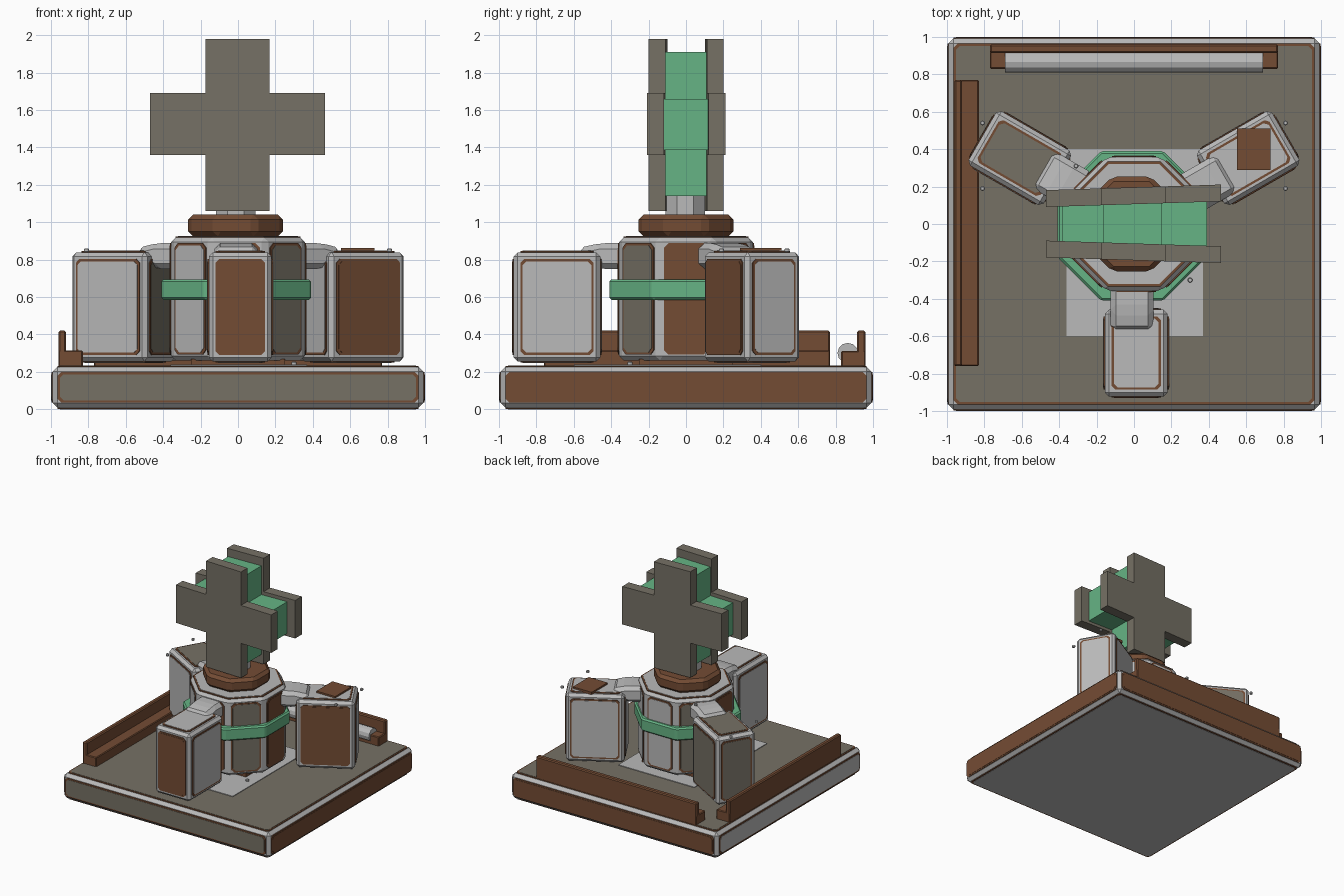
import bpy, bmesh, math
from mathutils import Matrix, Vector

if "Cube" in bpy.data.objects:
    bpy.data.objects.remove(bpy.data.objects["Cube"])


def material(name, r, g, b):
    m = bpy.data.materials.new(name)
    m.diffuse_color = (*[((c / 255 + 0.055) / 1.055) ** 2.4 for c in (r, g, b)], 1)
    m.use_nodes = True
    m.node_tree.nodes["Principled BSDF"].inputs["Base Color"].default_value = m.diffuse_color
    return m


GREY = material("light_grey", 186, 186, 186)
TAUPE = material("taupe", 118, 113, 101)
BROWN = material("brown", 116, 76, 52)
GREEN = material("green", 102, 180, 133)
UP = Vector((0, 0, 1))


def prism(name, pts, depth, mat, matrix=Matrix(), bevel=0.0):
    """Extrude a flat outline along local z, place it and chamfer its edges."""
    bm = bmesh.new()
    face = bm.faces.new([bm.verts.new((x, y, 0)) for x, y in pts])
    ext = bmesh.ops.extrude_face_region(bm, geom=[face])
    verts = [v for v in ext["geom"] if isinstance(v, bmesh.types.BMVert)]
    bmesh.ops.translate(bm, verts=verts, vec=(0, 0, depth))
    if bevel:
        bmesh.ops.bevel(bm, geom=bm.edges[:], offset=bevel, segments=1, affect='EDGES')
    bm.transform(matrix)
    bmesh.ops.recalc_face_normals(bm, faces=bm.faces[:])
    mesh = bpy.data.meshes.new(name)
    bm.to_mesh(mesh)
    bm.free()
    mesh.materials.append(mat)
    ob = bpy.data.objects.new(name, mesh)
    bpy.context.collection.objects.link(ob)
    return ob


def rect(w, h, c=0.0):
    """Rectangle outline with optional cut corners; w and h are half sizes."""
    if not c:
        return [(-w, -h), (w, -h), (w, h), (-w, h)]
    return [(-w + c, -h), (w - c, -h), (w, -h + c), (w, h - c),
            (w - c, h), (-w + c, h), (-w, h - c), (-w, -h + c)]


def octagon(apothem):
    r = apothem / math.cos(math.pi / 8)
    return [(r * math.cos(math.radians(a + 22.5)), r * math.sin(math.radians(a + 22.5)))
            for a in range(0, 360, 45)]


def frame(origin, u, v):
    """Matrix whose local z is u x v."""
    n = u.cross(v)
    m = Matrix((u, v, n)).transposed().to_4x4()
    m.translation = origin
    return m


def box(name, x0, x1, y0, y1, z0, z1, mat, bevel=0.0):
    at = Matrix.Translation(((x0 + x1) / 2, (y0 + y1) / 2, z0))
    return prism(name, rect((x1 - x0) / 2, (y1 - y0) / 2), z1 - z0, mat, at, bevel)


def panel(name, m, w, h, mat, cut=0.02):
    """Thin brown rim with a coloured plate showing inside it."""
    prism(name + "_rim", rect(w, h, cut), 0.006, BROWN, m)
    prism(name, rect(w - 0.012, h - 0.012, cut), 0.0085, mat, m)


def panelled_box(name, m, half, chamfer, margin, mats):
    """Chamfered box with panels: front, right, back, left, top, bottom."""
    hx, hy, hz = half
    prism(name, rect(hx, hy), 2 * hz, GREY, m @ Matrix.Translation((0, 0, -hz)), chamfer)
    X, Y, Z = Vector((1, 0, 0)), Vector((0, 1, 0)), UP
    sides = [("front", X, Z, hy, hx, hz), ("right", Y, Z, hx, hy, hz),
             ("back", -X, Z, hy, hx, hz), ("left", -Y, Z, hx, hy, hz),
             ("top", X, Y, hz, hx, hy), ("bottom", X, -Y, hz, hx, hy)]
    for (side, u, v, dist, w, h), mat in zip(sides, mats):
        at = m @ frame(u.cross(v) * dist, u, v)
        panel(f"{name}_{side}_panel", at, w - margin, h - margin, mat)


# Base slab
panelled_box("base", Matrix.Translation((0, 0, 0.117)), (0.991, 0.991, 0.109), 0.025, 0.027,
             [TAUPE, BROWN, BROWN, GREY, TAUPE, GREY])
box("floor_plate", -0.36, 0.37, -0.60, 0.40, 0.232, 0.24, GREY)

# Rails on the left and back edges, and a roller in front of the back one
box("left_rail_foot", -0.96, -0.83, -0.76, 0.77, 0.225, 0.315, BROWN, 0.006)
box("left_rail_wall", -0.96, -0.92, -0.76, 0.77, 0.225, 0.42, BROWN, 0.008)
box("back_rail_foot", -0.77, 0.77, 0.83, 0.96, 0.225, 0.312, BROWN, 0.006)
box("back_rail_wall", -0.77, 0.77, 0.915, 0.96, 0.225, 0.42, BROWN, 0.008)
roller = prism("roller", [(0.055 * math.cos(math.tau * i / 12), 0.055 * math.sin(math.tau * i / 12))
                          for i in range(12)], 1.38, GREY,
               frame(Vector((-0.69, 0.865, 0.30)), Vector((0, 1, 0)), UP))

# Octagonal core with a panel on each side
prism("core", octagon(0.357), 0.655, GREY, Matrix.Translation((0, 0, 0.262)), 0.022)
box("core_foot", -0.25, 0.25, -0.25, 0.25, 0.235, 0.27, BROWN)
core_mats = [BROWN, GREY, GREY, TAUPE, BROWN, GREY, BROWN, TAUPE]
for i, mat in enumerate(core_mats):
    a = math.radians(45 * i)
    n = Vector((math.cos(a), math.sin(a), 0))
    panel(f"core_panel_{i}", frame(n * 0.357 + UP * 0.59, Vector((-n.y, n.x, 0)), UP),
          0.118, 0.298, mat, 0.025)
prism("core_top_rim", octagon(0.335), 0.006, BROWN, Matrix.Translation((0, 0, 0.917)))
prism("core_top", octagon(0.322), 0.009, GREY, Matrix.Translation((0, 0, 0.917)))
prism("core_band", octagon(0.40), 0.11, GREEN, Matrix.Translation((-0.01, -0.01, 0.585)), 0.012)
prism("cap", octagon(0.253), 0.115, BROWN, Matrix.Translation((-0.013, 0, 0.925)), 0.025)
prism("neck", octagon(0.105), 0.16, GREY, Matrix.Translation((-0.012, -0.004, 1.03)))

# Three pods around the core, each with a bent arm; panels as in panelled_box
pods = {"front_pod": (0, [BROWN, GREY, GREY, GREY, GREY, GREY]),
        "right_pod": (120, [GREY, GREY, GREY, BROWN, GREY, GREY]),
        "left_pod": (240, [TAUPE, GREY, TAUPE, TAUPE, TAUPE, GREY])}
arm_profile = [(0.32, 0.75), (0.32, 0.888), (0.46, 0.888), (0.575, 0.862), (0.575, 0.80), (0.46, 0.75)]
for name, (angle, mats) in pods.items():
    turn = Matrix.Rotation(math.radians(angle), 4, 'Z')
    if name == "right_pod":      # the brown side faces forward
        mats = [mats[0], mats[1], mats[2], BROWN, mats[4], mats[5]]
    shift = 0.012 if angle == 0 else 0.0
    radius = 0.69 if angle == 0 else 0.705
    panelled_box(name, turn @ Matrix.Translation((shift, -radius, 0.547)),
                 (0.168, 0.232, 0.292), 0.022, 0.036, mats)
    prism(name + "_arm", [(-r, z) for r, z in arm_profile], 0.23, GREY,
          turn @ frame(Vector((-0.125, 0, 0)), Vector((0, 1, 0)), UP), 0.03)
box("hatch", 0.55, 0.73, 0.29, 0.51, 0.84, 0.862, BROWN)

# Small studs
for i, (x, y, z) in enumerate([(-0.81, 0.54, 0.84), (0.81, 0.54, 0.84), (-0.81, 0.19, 0.84),
                               (0.81, 0.19, 0.84), (-0.31, 0.31, 0.90), (0.30, -0.30, 0.235)]):
    prism(f"stud_{i}", octagon(0.013), 0.02, GREY, Matrix.Translation((x, y, z)), 0.004)


# Cross sign: two outer plates that spread apart slightly, and a green filling
def cross(x0, x1, x2, x3, z0, z1, z2, z3):
    return [(x1, z0), (x2, z0), (x2, z1), (x3, z1), (x3, z2), (x2, z2),
            (x2, z3), (x1, z3), (x1, z2), (x0, z2), (x0, z1), (x1, z1)]


def upright(y):
    return frame(Vector((0, y, 0)), Vector((1, 0, 0)), UP)


outer = cross(-0.47, -0.175, 0.168, 0.465, 1.06, 1.36, 1.69, 1.98)
inner = cross(-0.385, -0.165, 0.148, 0.39, 1.14, 1.385, 1.66, 1.91)
parts = [(prism("sign_front", outer, 0.09, TAUPE, upright(-0.104)), -1),
         (prism("sign_back", outer, 0.09, TAUPE, upright(0.196)), 1),
         (prism("sign_filling", inner, 0.212, GREEN, upright(0.106)), 0)]
for ob, side in parts:
    for v in ob.data.vertices:
        s = side or math.copysign(1, v.co.y)
        v.co.y += s * 0.032 * v.co.x
